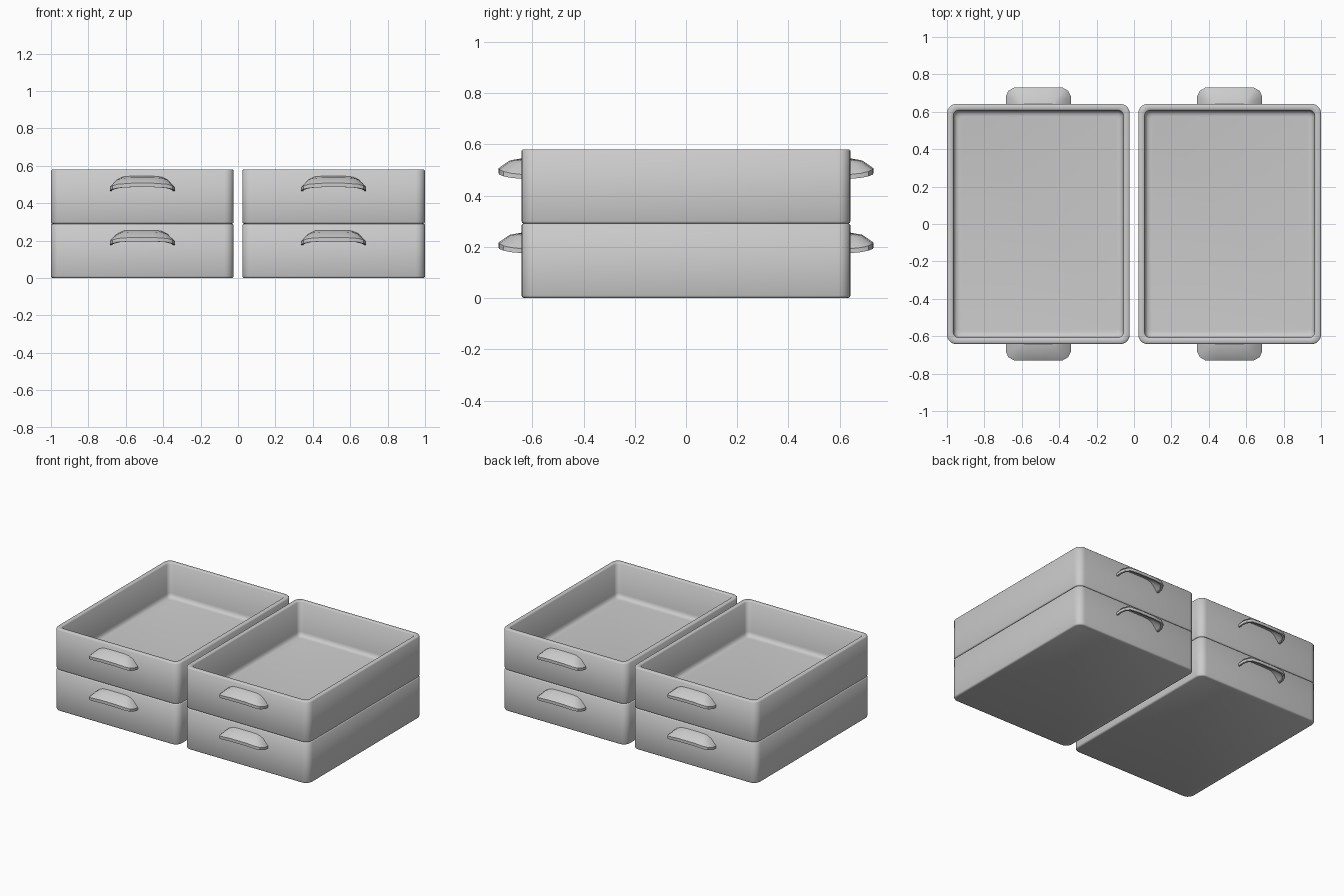
import bpy, bmesh, math

if "Cube" in bpy.data.objects:
    bpy.data.objects.remove(bpy.data.objects["Cube"])

HX, HY, H = 0.4885, 0.642, 0.29   # tray half sizes and height
CX = 0.5115                       # tray centre offset


def finish(bm, name, loc, angle):
    bmesh.ops.recalc_face_normals(bm, faces=bm.faces)
    me = bpy.data.meshes.new(name)
    bm.to_mesh(me)
    bm.free()
    ob = bpy.data.objects.new(name, me)
    ob.location = loc
    bpy.context.collection.objects.link(ob)
    bpy.ops.object.select_all(action='DESELECT')
    ob.select_set(True)
    bpy.context.view_layer.objects.active = ob
    bpy.ops.object.shade_smooth_by_angle(angle=math.radians(angle))
    return ob


def rounded_ring(bm, inset, z, r, seg=5):
    hx, hy = HX - inset, HY - inset
    ring = []
    for q, (sx, sy) in enumerate(((1, 1), (-1, 1), (-1, -1), (1, -1))):
        for i in range(seg + 1):
            a = math.pi / 2 * (q + i / seg)
            ring.append(bm.verts.new((sx * (hx - r) + r * math.cos(a),
                                      sy * (hy - r) + r * math.sin(a), z)))
    return ring


# Tray: one section (inset, height, corner radius) from underside, over the rim, to inner floor
SECTION = [(0.010, 0, 0.04), (0.003, 0.003, 0.047), (0, 0.010, 0.05),
           (0, H - 0.006, 0.05), (0.006, H, 0.044),
           (0.029, H, 0.036), (0.034, H - 0.005, 0.031),
           (0.035, 0.075, 0.03), (0.040, 0.058, 0.028),
           (0.050, 0.048, 0.024), (0.065, 0.045, 0.02)]


def tray(name, loc):
    bm = bmesh.new()
    rings = [rounded_ring(bm, *s) for s in SECTION]
    n = len(rings[0])
    for a, b in zip(rings, rings[1:]):
        for i in range(n):
            j = (i + 1) % n
            bm.faces.new((a[i], a[j], b[j], b[i]))
    bm.faces.new(rings[0])
    bm.faces.new(rings[-1])
    return finish(bm, name, loc, 50)


# Handle: hooded pull, half rings (x, outward, z), mirrored in x
RINGS = [
    [(0.174, -0.005, -0.035), (0.174, 0.04, -0.031), (0.160, 0.070, -0.025), (0.130, 0.087, -0.018), (0.06, 0.089, -0.014)],
    [(0.174, -0.005, -0.018), (0.174, 0.04, -0.013), (0.160, 0.070, -0.006), (0.130, 0.087, 0.002), (0.06, 0.089, 0.007)],
    [(0.135, -0.005, 0.026), (0.135, 0.02, 0.024), (0.125, 0.037, 0.028), (0.105, 0.045, 0.033), (0.055, 0.046, 0.037)],
    [(0.100, -0.005, 0.044), (0.095, -0.005, 0.045), (0.085, -0.005, 0.045), (0.075, -0.005, 0.045), (0.05, -0.005, 0.046)],
]


def handle(name, loc, side):
    bm = bmesh.new()
    rows = []
    for ring in RINGS:
        pts = ring + [(-x, y, z) for x, y, z in reversed(ring)]
        rows.append([bm.verts.new((x, side * y, z)) for x, y, z in pts])
    for a, b in zip(rows, rows[1:]):
        for i in range(len(a) - 1):
            bm.faces.new((a[i], a[i + 1], b[i + 1], b[i]))
    bmesh.ops.recalc_face_normals(bm, faces=bm.faces)
    # keep the open shell's normals pointing outward
    bm.normal_update()
    if sum(f.normal.z for f in bm.faces) < 0:
        bmesh.ops.reverse_faces(bm, faces=bm.faces)
    # inner skin, pulled in so the hood stays hollow from below
    inner = [[bm.verts.new((v.co.x * 0.93, v.co.y - side * 0.010 if k < 3 and abs(v.co.y) > 0.01 else v.co.y,
                            v.co.z - (0.011 if k else 0)))
              for v in row] for k, row in enumerate(rows)]
    for a, b in zip(inner, inner[1:]):
        for i in range(len(a) - 1):
            bm.faces.new((a[i], b[i], b[i + 1], a[i + 1]))
    for a, b in ((rows[0], inner[0]), (rows[-1], inner[-1])):
        for i in range(len(a) - 1):
            bm.faces.new((a[i], b[i], b[i + 1], a[i + 1]))
    for e in (0, -1):
        for k in range(len(rows) - 1):
            bm.faces.new((rows[k][e], rows[k + 1][e], inner[k + 1][e], inner[k][e]))
    return finish(bm, name, loc, 30)


# Two stacks of two trays, each with a front and a back handle
for col, x in (("left", -CX), ("right", CX)):
    for level, z in (("lower", 0), ("upper", H)):
        tray(f"{level}_{col}_tray", (x, 0, z))
        for end, side in (("front", -1), ("back", 1)):
            handle(f"{level}_{col}_{end}_handle", (x, side * HY, z + 0.21), side)
